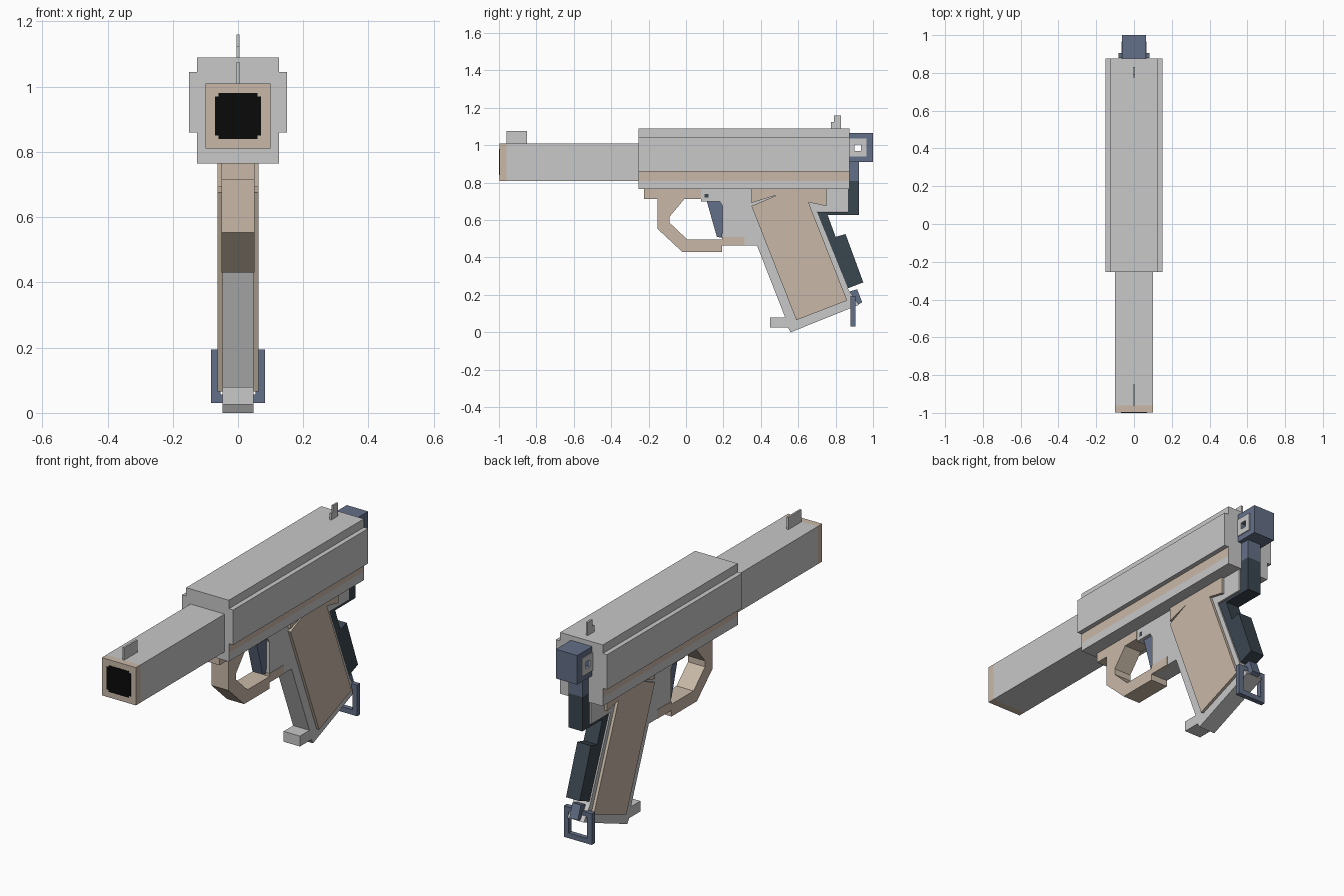
import bpy, bmesh
from mathutils import Vector


def material(name, rgb):
    m = bpy.data.materials.new(name)
    m.diffuse_color = (*rgb, 1)
    return m


GREY = material("light_grey", (0.58, 0.58, 0.58))
TAN = material("tan", (0.584, 0.485, 0.386))
BLUE = material("slate_blue", (0.127, 0.162, 0.246))
DARK = material("dark_teal", (0.042, 0.061, 0.078))
BLACK = material("black", (0.003, 0.003, 0.003))


def extrude(name, pts, lo, hi, mat, axis="x"):
    """Extrude a (y, z) outline along x, or an (x, z) outline along y."""
    def place(p, d):
        return (d, p[0], p[1]) if axis == "x" else (p[0], d, p[1])
    bm = bmesh.new()
    a = [bm.verts.new(place(p, lo)) for p in pts]
    b = [bm.verts.new(place(p, hi)) for p in pts]
    bm.faces.new(a)
    bm.faces.new(b[::-1])
    n = len(pts)
    for i in range(n):
        j = (i + 1) % n
        bm.faces.new((a[i], b[i], b[j], a[j]))
    bmesh.ops.recalc_face_normals(bm, faces=bm.faces)
    me = bpy.data.meshes.new(name)
    bm.to_mesh(me)
    bm.free()
    me.materials.append(mat)
    ob = bpy.data.objects.new(name, me)
    bpy.context.collection.objects.link(ob)
    return ob


def box(name, x, y, z, mat):
    pts = [(y[0], z[0]), (y[1], z[0]), (y[1], z[1]), (y[0], z[1])]
    return extrude(name, pts, x[0], x[1], mat)


def window(name, outer, inner, lo, hi, mat, axis):
    """Rectangular frame: outer and inner are (u0, u1, v0, v1)."""
    u0, u1, v0, v1 = outer
    a0, a1, b0, b1 = inner
    bars = [(u0, u1, v0, b0), (u0, u1, b1, v1), (u0, a0, b0, b1), (a1, u1, b0, b1)]
    for i, (p, q, r, s) in enumerate(bars):
        extrude(f"{name}_{i + 1}", [(p, r), (q, r), (q, s), (p, s)], lo, hi, mat, axis)


# Slide with stepped sides and a tan stripe
half = [(0.125, 0.765), (0.125, 0.81), (0.125, 0.86), (0.15, 0.86),
        (0.15, 1.045), (0.125, 1.045), (0.125, 1.09)]
slide = extrude("slide", half + [(-x, z) for x, z in reversed(half)], -0.255, 0.875, GREY, "y")
slide.data.materials.append(TAN)
for f in slide.data.polygons:
    if abs(f.normal.x) > 0.9 and 0.81 < f.center.z < 0.86:
        f.material_index = 1

# Barrel, muzzle and stepped bore
box("barrel", (-0.1, 0.1), (-0.96, -0.255), (0.81, 1.01), GREY)
box("muzzle", (-0.1, 0.1), (-0.998, -0.96), (0.81, 1.01), TAN)
q = [(0.07, 0.06), (0.06, 0.06), (0.06, 0.07)]
bore = (q + [(-x, z) for x, z in reversed(q)] + [(-x, -z) for x, z in q]
        + [(x, -z) for x, z in reversed(q)])
extrude("bore", [(x, z + 0.91) for x, z in bore], -1.0, -0.996, BLACK, "y")

# Sights
box("front_sight", (-0.005, 0.005), (-0.96, -0.85), (1.005, 1.075), GREY)
extrude("rear_sight", [(0.775, 1.085), (0.83, 1.085), (0.83, 1.16), (0.79, 1.16),
                       (0.79, 1.125), (0.775, 1.125)], -0.005, 0.005, GREY)

# Grip frame with toe
extrude("grip_frame", [(0.08, 0.77), (0.08, 0.70), (0.18, 0.70), (0.195, 0.675), (0.195, 0.463),
                       (0.38, 0.463), (0.53, 0.08), (0.45, 0.08), (0.45, 0.025), (0.545, 0.025),
                       (0.56, 0.0), (0.925, 0.147), (0.87, 0.225), (0.70, 0.645),
                       (0.865, 0.645), (0.865, 0.77)], -0.048, 0.048, GREY)

# Grip panels
extrude("grip_panels", [(0.35, 0.768), (0.75, 0.768), (0.75, 0.675), (0.655, 0.695),
                        (0.862, 0.17), (0.59, 0.065), (0.35, 0.675), (0.49, 0.735),
                        (0.35, 0.692)], -0.063, 0.063, TAN)

# Trigger guard
extrude("trigger_guard", [(-0.225, 0.768), (-0.225, 0.714), (-0.152, 0.714), (-0.152, 0.553),
                          (-0.02, 0.43), (0.193, 0.43), (0.193, 0.463), (0.313, 0.463),
                          (0.313, 0.51), (0.193, 0.51), (0.193, 0.495), (0.008, 0.495),
                          (-0.088, 0.586), (-0.088, 0.618), (-0.008, 0.714), (0.08, 0.714),
                          (0.08, 0.768)], -0.05, 0.05, TAN)

# Trigger and pin
extrude("trigger", [(0.11, 0.705), (0.165, 0.51), (0.193, 0.505), (0.2, 0.705)],
        -0.03, 0.03, BLUE)
box("trigger_pin", (-0.05, 0.05), (0.1, 0.12), (0.72, 0.74), DARK)

# Hammer block with a through hole and side plates
hole = (0.90, 0.935, 0.97, 1.005)
window("hammer_block", (0.872, 1.0, 0.91, 1.065), hole, -0.0625, 0.0625, BLUE, "x")
for side, s in (("left", -1), ("right", 1)):
    window(f"hammer_plate_{side}", (0.873, 0.965, 0.94, 1.035), hole,
           min(s * 0.062, s * 0.067), max(s * 0.062, s * 0.067), GREY, "x")
box("hammer_neck", (-0.04, 0.04), (0.865, 0.925), (0.81, 0.915), BLUE)

# Backstrap
extrude("backstrap", [(0.865, 0.81), (0.925, 0.81), (0.925, 0.628), (0.757, 0.628), (0.80, 0.51),
                      (0.853, 0.525), (0.948, 0.267), (0.865, 0.235), (0.70, 0.643),
                      (0.865, 0.643)], -0.04, 0.04, DARK)

# Lanyard loop and its mount
extrude("loop_mount", [(0.865, 0.215), (0.915, 0.23), (0.942, 0.16), (0.905, 0.142)],
        -0.025, 0.025, BLUE)
window("lanyard_loop", (-0.082, 0.082, 0.03, 0.195), (-0.054, 0.054, 0.057, 0.168),
       0.88, 0.906, BLUE, "y")
